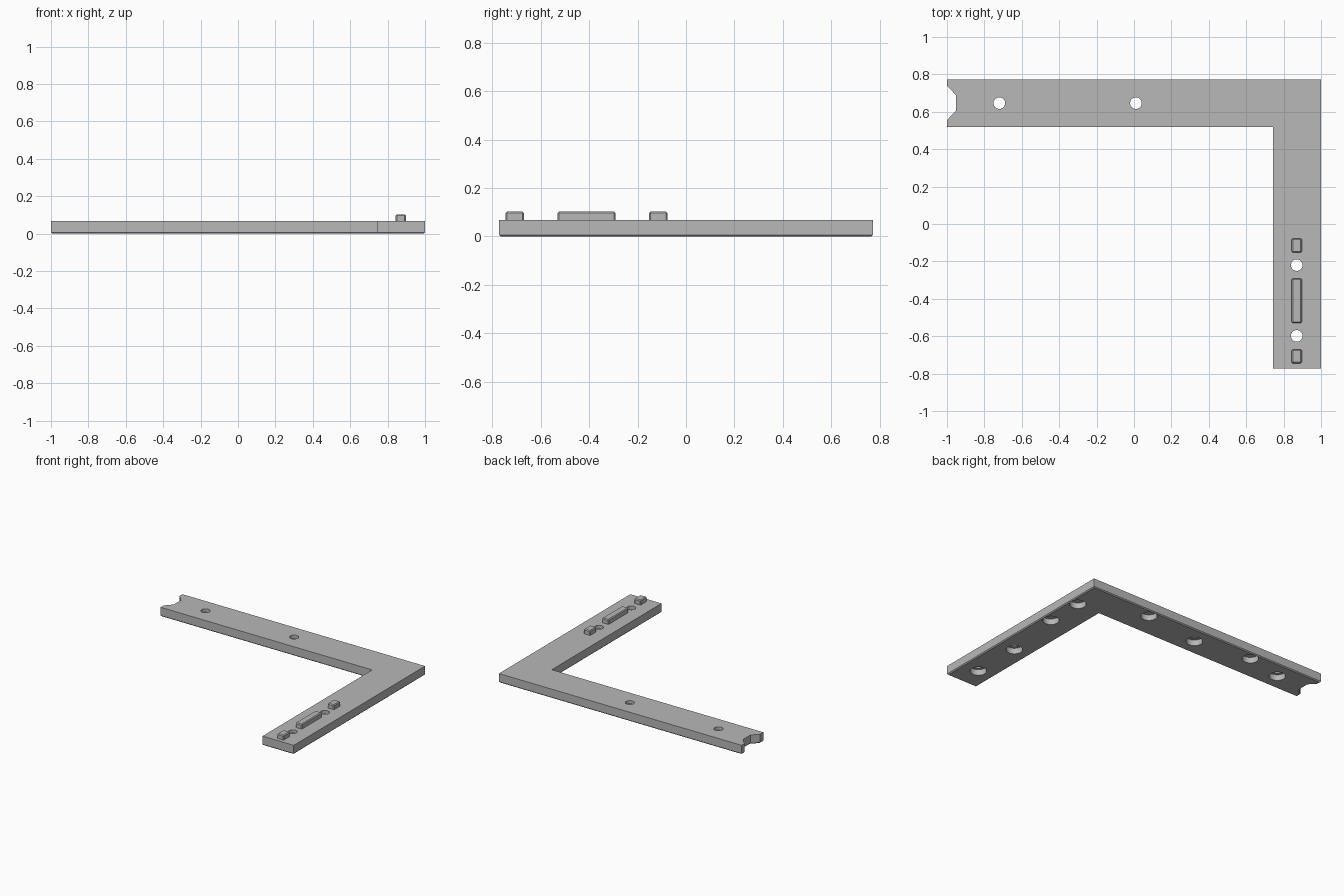
import bpy
import bmesh
from mathutils import Matrix

if "Cube" in bpy.data.objects:
    bpy.data.objects.remove(bpy.data.objects["Cube"], do_unlink=True)

THICK = 0.068
PEG_TOP = 0.103
PEG_X = 0.87

grey = bpy.data.materials.new("plain grey")
grey.use_nodes = True
grey.diffuse_color = (0.48, 0.48, 0.48, 1)
grey.node_tree.nodes["Principled BSDF"].inputs["Base Color"].default_value = grey.diffuse_color


def add_object(name, bm):
    bmesh.ops.recalc_face_normals(bm, faces=bm.faces[:])
    mesh = bpy.data.meshes.new(name)
    bm.to_mesh(mesh)
    bm.free()
    mesh.materials.append(grey)
    obj = bpy.data.objects.new(name, mesh)
    bpy.context.collection.objects.link(obj)
    return obj


def smooth(obj):
    bpy.ops.object.select_all(action="DESELECT")
    obj.select_set(True)
    bpy.context.view_layer.objects.active = obj
    bpy.ops.object.shade_smooth_by_angle()


def drill(target, x, y, radius, bottom, top):
    """Cut a round hole between two heights."""
    bm = bmesh.new()
    bmesh.ops.create_cone(bm, cap_ends=True, segments=40, radius1=radius, radius2=radius,
                          depth=top - bottom,
                          matrix=Matrix.Translation((x, y, (top + bottom) / 2)))
    cutter = add_object("hole_cutter", bm)
    cutter.hide_render = True
    mod = target.modifiers.new("hole", "BOOLEAN")
    mod.operation = "DIFFERENCE"
    mod.solver = "EXACT"
    mod.object = cutter
    bpy.context.view_layer.objects.active = target
    bpy.ops.object.modifier_apply(modifier=mod.name)
    bpy.data.objects.remove(cutter, do_unlink=True)


# L-shaped frame with a notched end and a chamfered lower rim
outline = [(1, 0.773), (-1, 0.773), (-1, 0.74), (-0.953, 0.69), (-0.953, 0.605),
           (-1, 0.555), (-1, 0.518), (0.743, 0.518), (0.743, -0.773), (1, -0.773)]
bm = bmesh.new()
base = bm.faces.new([bm.verts.new((x, y, 0)) for x, y in outline])
sides = bmesh.ops.extrude_face_region(bm, geom=[base], use_keep_orig=True)
upper = [v for v in sides["geom"] if isinstance(v, bmesh.types.BMVert)]
bmesh.ops.translate(bm, verts=upper, vec=(0, 0, THICK))
bmesh.ops.recalc_face_normals(bm, faces=bm.faces[:])
rim = [e for e in bm.edges if all(v.co.z < 0.001 for v in e.verts)]
bmesh.ops.bevel(bm, geom=rim, offset=0.007, segments=1, affect="EDGES")
frame = add_object("corner_frame", bm)

# Through holes with wide recesses underneath
for x, y in [(-0.72, 0.646), (0.01, 0.646), (PEG_X, -0.22), (PEG_X, -0.598)]:
    drill(frame, x, y, 0.031, -0.1, 0.2)
    drill(frame, x, y, 0.056, -0.1, 0.043)

# Blind sockets near the outer edges
for x, y in [(0.464, 0.71), (-0.43, 0.71), (0.935, 0.525), (0.935, 0.242)]:
    drill(frame, x, y, 0.056, -0.1, 0.043)
smooth(frame)

# Raised locating pegs with softened corners
for name, y0, y1 in [("rear_peg", -0.152, -0.077), ("middle_peg", -0.53, -0.292),
                     ("front_peg", -0.745, -0.67)]:
    bm = bmesh.new()
    low = THICK - 0.01
    bmesh.ops.create_cube(bm, size=1, matrix=(
        Matrix.Translation((PEG_X, (y0 + y1) / 2, (low + PEG_TOP) / 2))
        @ Matrix.Diagonal((0.054, y1 - y0, PEG_TOP - low, 1))))
    soft = [e for e in bm.edges if max(v.co.z for v in e.verts) > THICK]
    bmesh.ops.bevel(bm, geom=soft, offset=0.006, segments=1, affect="EDGES")
    add_object(name, bm)
